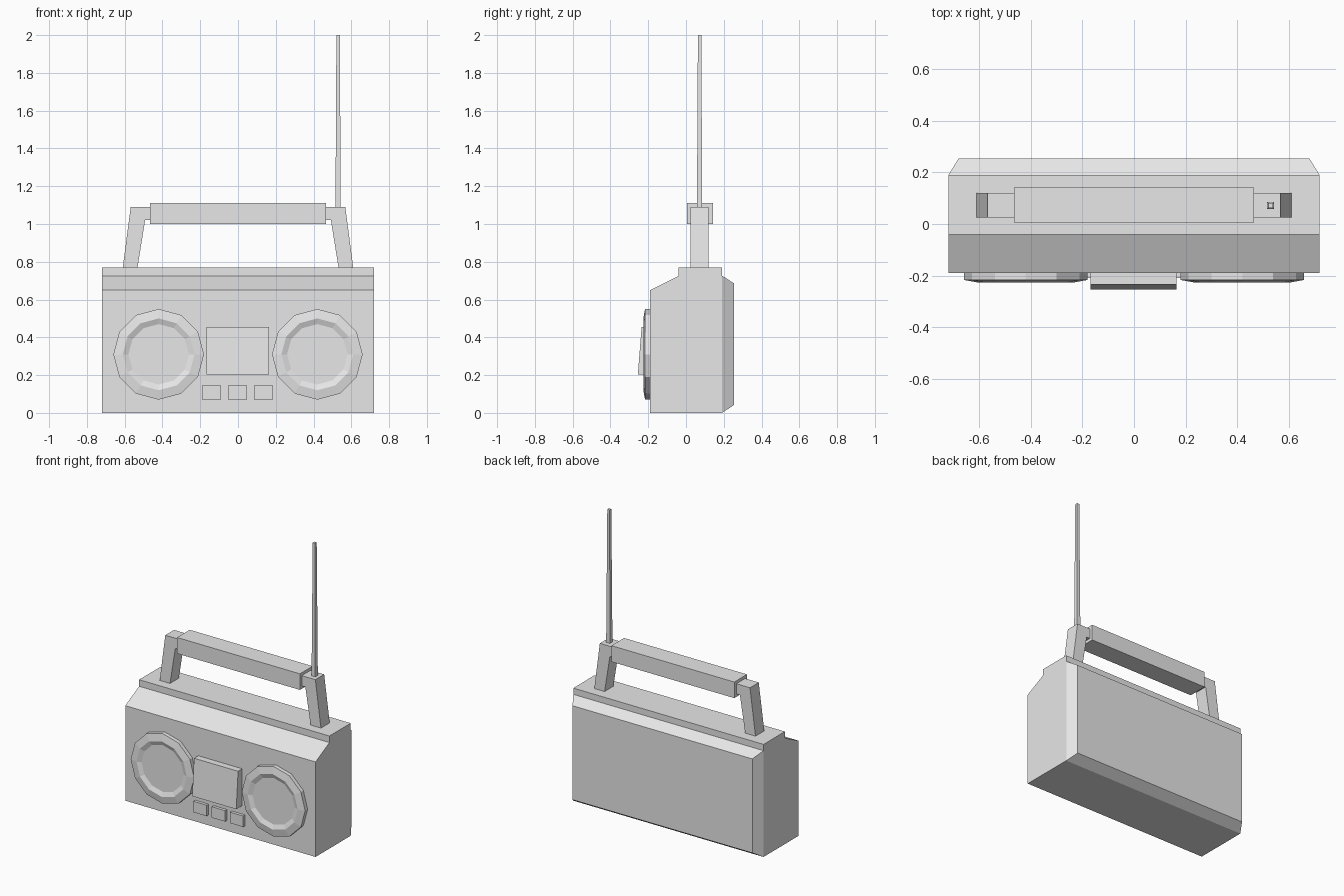
import bpy, bmesh
from math import sin, cos, pi

cube = bpy.data.objects.get("Cube")
if cube:
    bpy.data.objects.remove(cube, do_unlink=True)

grey = bpy.data.materials.new("light_grey")
grey.use_nodes = True
grey.diffuse_color = (0.8, 0.8, 0.8, 1)
grey.node_tree.nodes["Principled BSDF"].inputs["Base Color"].default_value = (0.8, 0.8, 0.8, 1)


def loft(name, rings):
    """Join rings of equal point count into a closed solid."""
    bm = bmesh.new()
    rows = [[bm.verts.new(p) for p in ring] for ring in rings]
    n = len(rows[0])
    for a, b in zip(rows, rows[1:]):
        for i in range(n):
            j = (i + 1) % n
            bm.faces.new((a[i], a[j], b[j], b[i]))
    bm.faces.new(rows[0][::-1])
    bm.faces.new(rows[-1])
    bmesh.ops.recalc_face_normals(bm, faces=bm.faces)
    mesh = bpy.data.meshes.new(name)
    bm.to_mesh(mesh)
    bm.free()
    mesh.materials.append(grey)
    obj = bpy.data.objects.new(name, mesh)
    bpy.context.collection.objects.link(obj)
    return obj


def rect_xz(x0, x1, z0, z1, y):
    return [(x0, y, z0), (x1, y, z0), (x1, y, z1), (x0, y, z1)]


def box(name, x0, x1, y0, y1, z0, z1):
    return loft(name, [rect_xz(x0, x1, z0, z1, y) for y in (y0, y1)])


# Case with sloped front shoulder and raised top
profile = [(-0.19, 0), (0.19, 0), (0.19, 0.77), (-0.04, 0.77), (-0.04, 0.725), (-0.19, 0.65)]
loft("case", [[(x, y, z) for y, z in profile] for x in (-0.72, 0.72)])

# Chamfered back cover
loft("back_cover", [rect_xz(-0.72, 0.72, 0, 0.727, 0.19),
                    rect_xz(-0.68, 0.68, 0.042, 0.685, 0.255)])

# Speakers: twelve-sided rim with a shallow dished centre
for side, cx in (("right", -0.42), ("left", 0.42)):
    rings = []
    for r, y in ((0.24, -0.19), (0.24, -0.217), (0.19, -0.226), (0.16, -0.214)):
        rings.append([(cx + r * cos(k * pi / 6), y, 0.31 + r * sin(k * pi / 6))
                      for k in range(12)])
    loft(side + "_speaker", rings)

# Cassette door, leaning out at the bottom
door = [(-0.19, 0.203), (-0.255, 0.203), (-0.235, 0.455), (-0.19, 0.455)]
loft("cassette_door", [[(x, y, z) for y, z in door] for x in (-0.168, 0.165)])

# Buttons
for i in range(3):
    x = -0.14 + 0.138 * i
    box(f"button_{i + 1}", x - 0.05, x + 0.05, -0.21, -0.19, 0.07, 0.145)

# Handle arms and grip
arm = [(0.61, 0.77), (0.568, 1.09), (0.46, 1.09), (0.46, 1.02), (0.492, 1.02), (0.532, 0.77)]
for side, s in (("right", -1), ("left", 1)):
    loft(side + "_handle_arm", [[(s * x, y, z) for x, z in arm] for y in (0.025, 0.12)])
box("handle_grip", -0.465, 0.465, 0.005, 0.142, 1.0, 1.11)

# Tapered square antenna
loft("antenna", [[(0.53 + i * h, 0.072 + j * h, z) for i, j in ((-1, -1), (1, -1), (1, 1), (-1, 1))]
                 for h, z in ((0.014, 1.08), (0.009, 2.0))])
